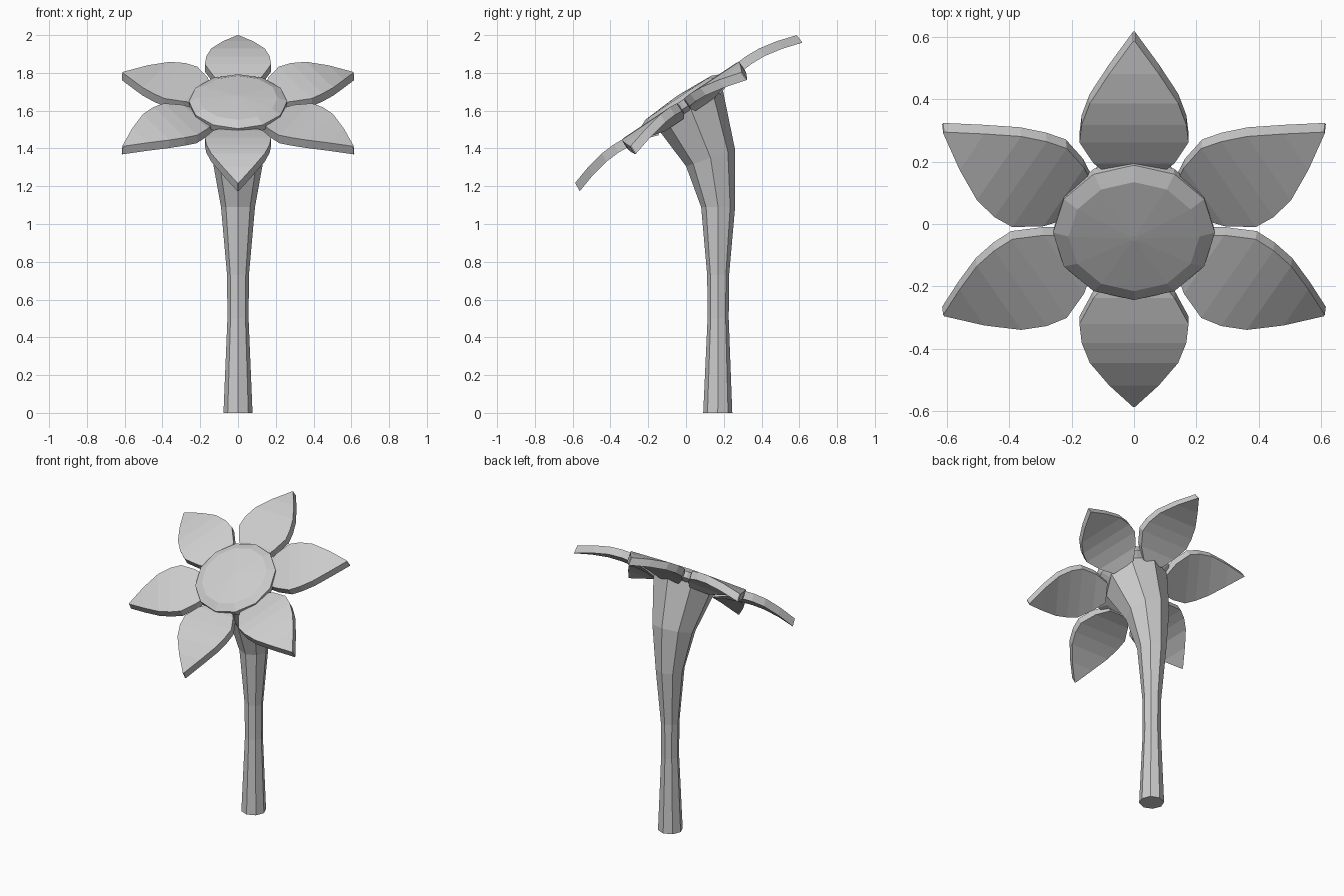
import bpy, bmesh
from math import sin, cos, pi, radians
from mathutils import Matrix

if "Cube" in bpy.data.objects:
    bpy.data.objects.remove(bpy.data.objects["Cube"])

# Frame of the tilted flower head
HEAD = Matrix.Translation((0, -0.025, 1.645)) @ Matrix.Rotation(radians(33.7), 4, 'X')


def finish(bm, name, matrix=None):
    bmesh.ops.recalc_face_normals(bm, faces=bm.faces)
    if matrix is not None:
        bm.transform(matrix)
    me = bpy.data.meshes.new(name)
    bm.to_mesh(me)
    bm.free()
    ob = bpy.data.objects.new(name, me)
    bpy.context.collection.objects.link(ob)
    return ob


def loft(bm, rings):
    """Skin matching closed rings and cap both ends."""
    rows = [[bm.verts.new(p) for p in r] for r in rings]
    n = len(rows[0])
    for a, b in zip(rows, rows[1:]):
        for i in range(n):
            j = (i + 1) % n
            bm.faces.new((a[i], a[j], b[j], b[i]))
    bm.faces.new(rows[0])
    bm.faces.new(rows[-1])


# Stem: eight-sided rings as (y, z, radius, tilt degrees)
stem = [(0.168, 0, 0.077, 0), (0.17, 0.50, 0.056, 0), (0.17, 0.73, 0.058, 0),
        (0.17, 1.09, 0.09, 0), (0.13, 1.35, 0.137, 19), (0.025, 1.61, 0.203, 35)]
rings = []
for y, z, r, tilt in stem:
    m = Matrix.Translation((0, y, z)) @ Matrix.Rotation(radians(tilt), 4, 'X')
    rings.append([m @ Matrix.Translation((r * sin(i * pi / 4), r * cos(i * pi / 4), 0)).to_translation()
                  for i in range(8)])
bm = bmesh.new()
loft(bm, rings)
finish(bm, "stem")

# Domed twelve-sided flower centre as (radius, height) rings
bm = bmesh.new()
loft(bm, [[(r * sin(i * pi / 6), r * cos(i * pi / 6), h) for i in range(12)]
          for r, h in [(0.20, -0.06), (0.255, -0.035), (0.26, 0.005), (0.21, 0.028), (0.01, 0.04)]])
finish(bm, "flower_centre", HEAD)

# Petals: rows as (distance, half width, height), bent back at the tip
petal = [(0.19, 0.07, -0.03), (0.26, 0.13, -0.006), (0.35, 0.175, 0.008), (0.42, 0.168, 0.012),
         (0.50, 0.142, 0.008), (0.60, 0.08, -0.012), (0.705, 0.003, -0.044)]
for k in range(6):
    bm = bmesh.new()
    loft(bm, [[(-w, d, h), (w, d, h), (w, d + 0.004, h - 0.05), (-w, d + 0.004, h - 0.05)]
              for d, w, h in petal])
    finish(bm, f"petal_{k + 1}", HEAD @ Matrix.Rotation(k * pi / 3, 4, 'Z'))
